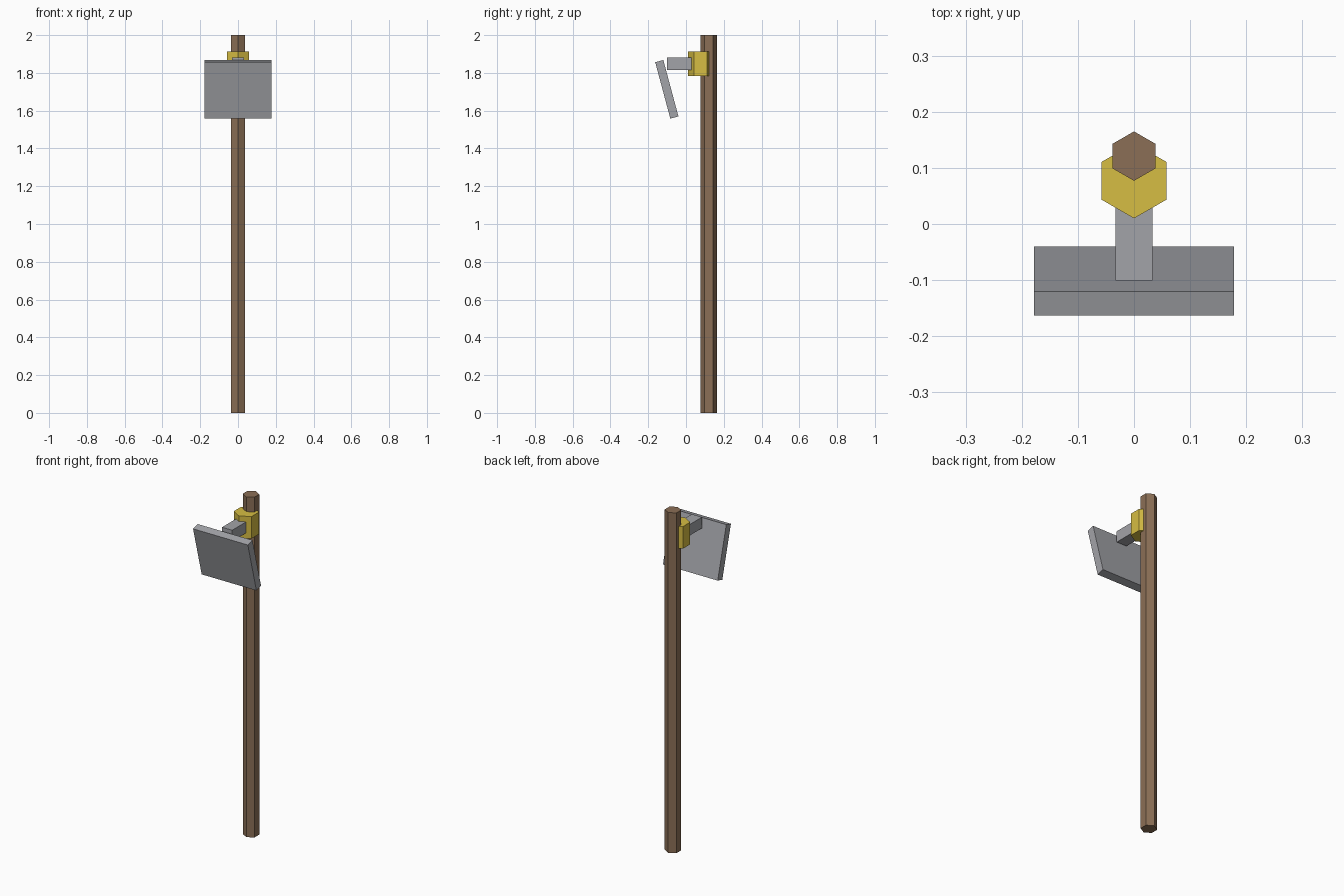
import bpy
import math

default = bpy.data.objects.get("Cube")
if default:
    bpy.data.objects.remove(default, do_unlink=True)


def material(name, rgb):
    """Flat material from 8-bit display colour, stored as linear values."""
    lin = [((c / 255 + 0.055) / 1.055) ** 2.4 for c in rgb]
    mat = bpy.data.materials.new(name)
    mat.use_nodes = True
    mat.diffuse_color = (*lin, 1)
    bsdf = mat.node_tree.nodes["Principled BSDF"]
    bsdf.inputs["Base Color"].default_value = (*lin, 1)
    bsdf.inputs["Roughness"].default_value = 0.8
    return mat


def finish(name, mat):
    obj = bpy.context.object
    obj.name = obj.data.name = name
    obj.data.materials.append(mat)
    return obj


def hex_post(name, radius, y, z0, z1, mat):
    """Upright six-sided prism with a corner pointing to the front."""
    bpy.ops.mesh.primitive_cylinder_add(
        vertices=6, radius=radius, depth=z1 - z0, location=(0, y, (z0 + z1) / 2))
    return finish(name, mat)


def block(name, size, location, mat, tilt=0):
    bpy.ops.mesh.primitive_cube_add(size=1, location=location)
    obj = finish(name, mat)
    obj.scale = size
    obj.rotation_euler.x = math.radians(tilt)
    return obj


wood = material("brown wood", (139, 111, 86))
brass = material("yellow brass", (214, 189, 67))
steel = material("grey metal", (162, 163, 168))

# Tall pole and the collar gripping its front
hex_post("pole", 0.044, 0.121, 0, 2, wood)
hex_post("collar", 0.067, 0.077, 1.783, 1.913, brass)

# Short arm reaching forward to the tilted panel
block("arm", (0.066, 0.151, 0.065), (0, -0.0255, 1.848), steel)
block("panel", (0.356, 0.0445, 0.309), (0, -0.1015, 1.713), steel, tilt=15)
